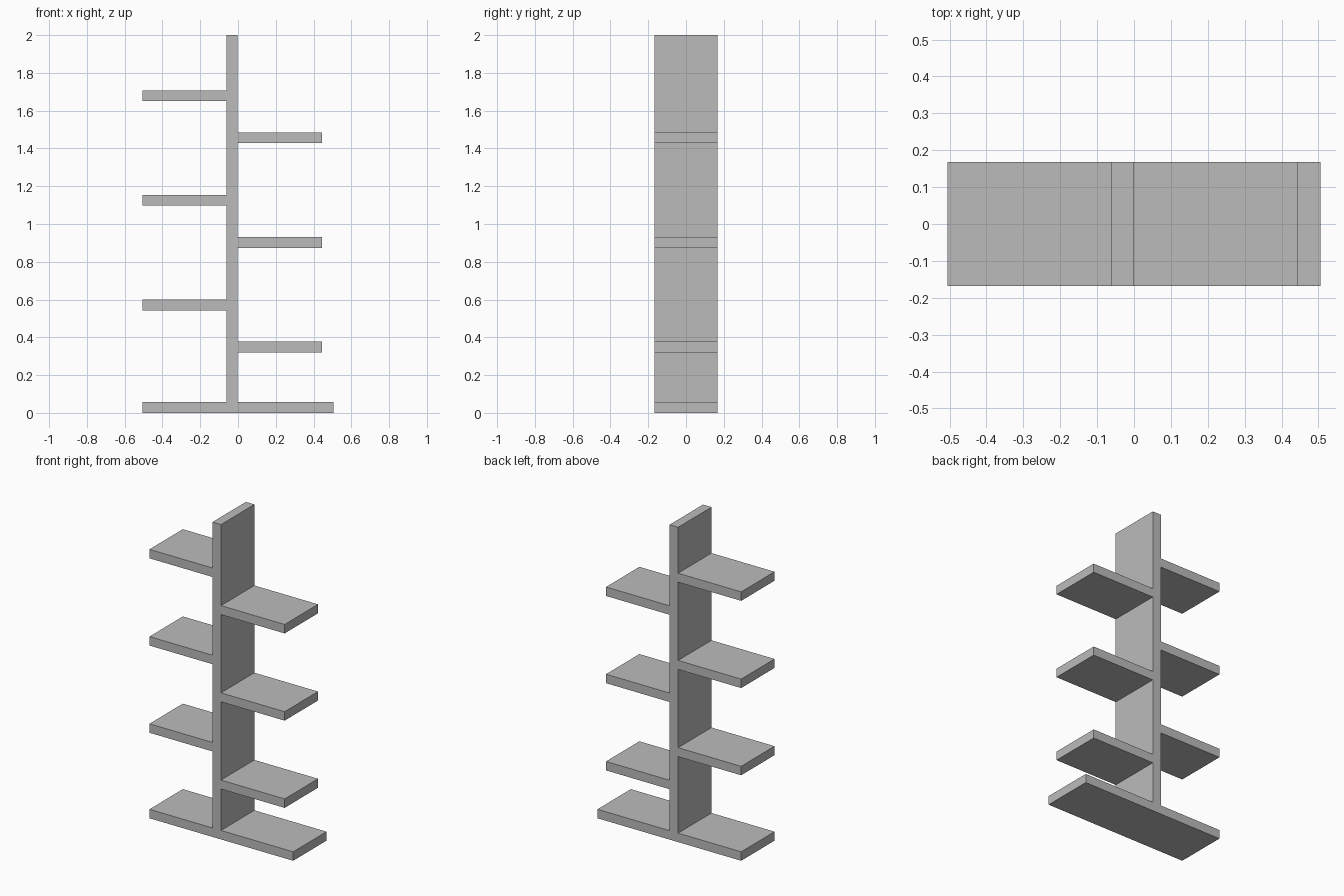
import bpy
import bmesh
from mathutils import Vector

cube = bpy.data.objects.get("Cube")
if cube:
    bpy.data.objects.remove(cube, do_unlink=True)

DEPTH = 0.335
THICK = 0.057

# Single matte grey finish
grey = bpy.data.materials.new("matte_grey")
grey.use_nodes = True
colour = (0.5, 0.5, 0.5, 1.0)
grey.diffuse_color = colour
grey.node_tree.nodes["Principled BSDF"].inputs["Base Color"].default_value = colour


def board(name, x0, x1, z0, z1):
    """Flat-faced board spanning the full depth of the shelf unit."""
    bm = bmesh.new()
    bmesh.ops.create_cube(bm, size=1)
    bmesh.ops.scale(bm, vec=Vector((x1 - x0, DEPTH, z1 - z0)), verts=bm.verts)
    mesh = bpy.data.meshes.new(name)
    bm.to_mesh(mesh)
    bm.free()
    mesh.materials.append(grey)
    obj = bpy.data.objects.new(name, mesh)
    obj.location = ((x0 + x1) / 2, 0, (z0 + z1) / 2)
    bpy.context.collection.objects.link(obj)


# Base and upright
board("base", -0.505, 0.505, 0, THICK)
board("upright", -0.062, -0.002, THICK, 2)

# Staggered shelves on alternating sides
for i in range(3):
    low = 0.32 + i * 0.554
    board(f"left_shelf_{i + 1}", -0.002, 0.445, low, low + THICK)
    low = 0.543 + i * 0.554
    board(f"right_shelf_{i + 1}", -0.505, -0.062, low, low + THICK)
